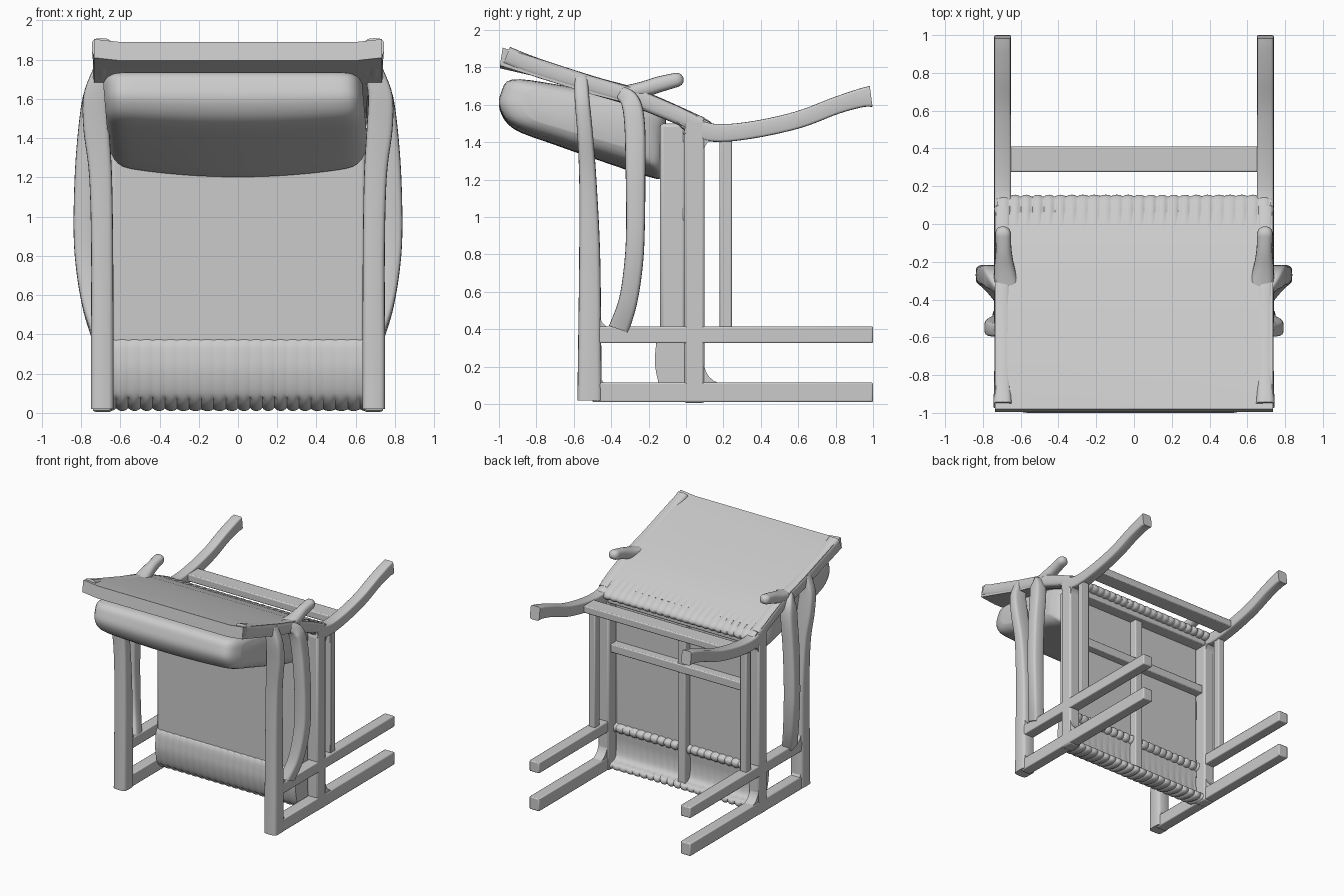
import bpy, bmesh, math
from mathutils import Vector

if "Cube" in bpy.data.objects:
    bpy.data.objects.remove(bpy.data.objects["Cube"])


def loft(name, rings, mirror=False, angle=40):
    """Skin a list of closed rings, cap both ends, optionally mirror in x."""
    bm = bmesh.new()
    vs = [[bm.verts.new(p) for p in r] for r in rings]
    n = len(vs[0])
    for a, b in zip(vs, vs[1:]):
        for i in range(n):
            bm.faces.new((a[i], a[(i + 1) % n], b[(i + 1) % n], b[i]))
    bm.faces.new(vs[0][::-1])
    bm.faces.new(vs[-1])
    bmesh.ops.recalc_face_normals(bm, faces=bm.faces)
    me = bpy.data.meshes.new(name)
    bm.to_mesh(me)
    bm.free()
    ob = bpy.data.objects.new(name, me)
    bpy.context.collection.objects.link(ob)
    if mirror:
        ob.modifiers.new("mirror", 'MIRROR')
    for o in bpy.context.selected_objects:
        o.select_set(False)
    bpy.context.view_layer.objects.active = ob
    ob.select_set(True)
    bpy.ops.object.shade_smooth_by_angle(angle=math.radians(angle))
    return ob


def spline(pts, steps=6, closed=False):
    """Catmull-Rom resampling of points of any dimension."""
    n, out = len(pts), []
    for i in range(n if closed else n - 1):
        q = [pts[(i + k) % n] if closed else pts[min(max(i + k, 0), n - 1)]
             for k in (-1, 0, 1, 2)]
        for s in range(steps):
            t = s / steps
            out.append(tuple(0.5 * (2 * b + (c - a) * t + (2*a - 5*b + 4*c - d) * t * t
                                    + (3*b - a - 3*c + d) * t ** 3)
                             for a, b, c, d in zip(*q)))
    if not closed:
        out.append(tuple(pts[-1]))
    return out


def superring(a, b, power, n=20):
    """Rounded-rectangle section with half sizes a, b."""
    f = lambda v: math.copysign(abs(v) ** power, v)
    return [(a * f(math.cos(2 * math.pi * i / n)), b * f(math.sin(2 * math.pi * i / n)))
            for i in range(n)]


def sweep(name, path, power=0.45, round_ends=False):
    """Mirrored bar along points (x, y, z, half width in x, half thickness)."""
    pts = spline(path)
    rings = []
    for i, p in enumerate(pts):
        a, b = Vector(pts[max(i - 1, 0)][:3]), Vector(pts[min(i + 1, len(pts) - 1)][:3])
        t = (b - a).normalized()
        nrm = Vector((1, 0, 0)).cross(t).normalized()
        side = Vector((1, 0, 0))
        rings.append([Vector(p[:3]) + side * u + nrm * v
                      for u, v in superring(p[3], p[4], power)])
    if round_ends:
        last = rings[-1]
        c = sum(last, Vector()) / len(last)
        d = (Vector(pts[-1][:3]) - Vector(pts[-2][:3])).normalized() * pts[-1][4]
        for k in map(math.radians, (30, 55, 78)):
            rings.append([c + (q - c) * math.cos(k) + d * math.sin(k) for q in last])
    return loft(name, rings, True)


def box(name, x, y, z, mirror=False, bevel=0.008):
    ob = loft(name, [[(i, y[0], z[0]), (i, y[1], z[0]), (i, y[1], z[1]), (i, y[0], z[1])]
                     for i in x], mirror, 30)
    m = ob.modifiers.new("bevel", 'BEVEL')
    m.width, m.segments = bevel, 2
    return ob


def fillet(name, y, z, dy, dz, x=(0.655, 0.735)):
    """Concave corner filler between two bars."""
    arc = [(y + dy * (1 - math.sin(a)), z + dz * (1 - math.cos(a)))
           for a in [math.pi / 2 * k / 6 for k in range(7)]]
    loft(name, [[(i, *p) for p in [(y, z)] + arc] for i in x], True)


def pleated(name, profile, half, amp, pitch, fade=None):
    """Extrude a closed yz profile along x with ripples, softer above height fade."""
    n = int(2 * half / pitch * 8)
    prof = spline(profile, 4, True)
    cy, cz = (sum(p[k] for p in prof) / len(prof) for k in (0, 1))
    rings = []
    for i in range(n + 1):
        x = -half + 2 * half * i / n
        h = amp * (abs(math.sin(math.pi * x / pitch)) ** 0.6 - 1) * (1 + 0.3 * math.sin(9 * x))
        ring = []
        for y, z in prof:
            d = math.hypot(y - cy, z - cz)
            g = h * (0.2 if fade and z > fade else 1)
            ring.append((x, y + (y - cy) / d * g, z + (z - cz) / d * g))
        rings.append(ring)
    return loft(name, rings)


# side frame: straight legs, seat rail, curved leg and stretcher
box("lower_leg", (0.65, 0.74), (-0.5, 1.0), (0.01, 0.115), True)
box("upper_leg", (0.65, 0.74), (-0.5, 1.0), (0.325, 0.415), True)
box("seat_side_rail", (0.64, 0.74), (-0.01, 0.1), (0.005, 1.52), True, 0.015)
sweep("curved_leg", [(0.695, 0.0, 1.49, .045, .05), (0.695, 0.15, 1.45, .045, .048),
                     (0.695, 0.35, 1.465, .045, .046), (0.695, 0.6, 1.52, .043, .046),
                     (0.695, 0.8, 1.595, .043, .046), (0.695, 0.93, 1.635, .043, .05),
                     (0.695, 0.99, 1.645, .043, .056)], 0.3)
box("side_stretcher", (0.665, 0.725), (0.18, 0.245), (0.4, 1.43), True)
box("leg_cross_rail", (-0.66, 0.66), (0.275, 0.41), (1.435, 1.495))
fillet("lower_leg_fillet", 0.095, 0.11, 0.1, 0.12)
fillet("curved_leg_fillet", 0.095, 1.415, 0.06, -0.07)
fillet("arm_lower_fillet", -0.465, 0.09, 0.08, 0.09)
fillet("arm_upper_fillet", -0.465, 0.41, 0.06, 0.09)

# arms: front post and its bowed companion
sweep("arm_post", [(0.692, -0.515, 0.02, .058, .066), (0.692, -0.515, 0.3, .058, .062),
                   (0.692, -0.515, 0.8, .056, .056), (0.70, -0.525, 1.2, .058, .046),
                   (0.722, -0.54, 1.45, .066, .042), (0.725, -0.555, 1.62, .062, .04),
                   (0.69, -0.562, 1.75, .05, .036)])
sweep("bowed_arm", [(0.70, -0.36, 0.40, .05, .055), (0.745, -0.31, 0.55, .05, .05),
                    (0.775, -0.28, 0.75, .052, .05), (0.785, -0.27, 0.95, .053, .05),
                    (0.777, -0.27, 1.25, .053, .053), (0.755, -0.275, 1.5, .053, .055),
                    (0.735, -0.30, 1.62, .05, .05), (0.69, -0.36, 1.67, .045, .035)])
sweep("arm_horn", [(0.67, -0.36, 1.665, .07, .03), (0.685, -0.24, 1.68, .055, .042),
                   (0.69, -0.14, 1.71, .042, .042), (0.693, -0.05, 1.733, .042, .038)],
      0.8, True)

# backrest: sloping panel flush over its side rails, gathered at the lower end
panel = [(-0.98, 1.905), (-0.8, 1.85), (-0.5, 1.752), (-0.25, 1.68), (-0.05, 1.595),
         (0.06, 1.54), (0.03, 1.46), (-0.1, 1.54), (-0.28, 1.6), (-0.52, 1.66),
         (-0.82, 1.755), (-0.995, 1.81)]
loft("back_panel", [[(x, y, z - d * (y < -0.9)) for y, z in panel]
                    for x, d in ((-0.735, 0), (-0.6, 0.015), (0.6, 0.015), (0.735, 0))])
sweep("back_side_rail", [(0.695, -0.96, 1.863, .05, .05), (0.695, -0.8, 1.8, .045, .05),
                         (0.695, -0.5, 1.705, .045, .048), (0.695, -0.25, 1.63, .045, .05),
                         (0.695, 0.08, 1.49, .045, .045)], 0.6)
pleated("back_gathers", [(-0.06, 1.585), (0.05, 1.55), (0.13, 1.51), (0.155, 1.47),
                         (0.12, 1.44), (0.03, 1.45), (-0.04, 1.49)], 0.725, 0.013, 0.06)

# back cushion: rounded profile tapering at both ends
cushion = spline([(-0.93, 1.735), (-0.99, 1.66), (-0.995, 1.57), (-0.92, 1.47), (-0.7, 1.385),
                  (-0.4, 1.28), (-0.2, 1.215), (-0.13, 1.22), (-0.12, 1.4), (-0.13, 1.56),
                  (-0.4, 1.65), (-0.7, 1.71)], 4, True)
rings = []
for k in range(33):
    s = -math.cos(math.pi * k / 32)
    e = 1 - 0.3 * abs(s) ** 24
    sag = 0.06 * s * s
    rings.append([(0.66 * s - 0.025 * (z - 1.2) / 0.5, -0.55 + (y + 0.55) * e,
                   1.55 + (z - 1.55) * e + (sag * (1.7 - z) * 2 if z < 1.7 else 0))
                  for y, z in cushion])
loft("back_cushion", rings, angle=60)

# seat: padded panel, gathered front roll, rear lattice
box("seat_pad", (-0.65, 0.65), (-0.14, 0.0), (0.33, 1.5), bevel=0.02)
pleated("seat_front_roll", [(-0.135, 0.38), (-0.165, 0.27), (-0.16, 0.17), (-0.13, 0.08),
                            (-0.07, 0.03), (0.02, 0.01), (0.08, 0.02), (0.08, 0.06),
                            (0.01, 0.09), (-0.01, 0.2), (-0.01, 0.36)],
        0.645, 0.016, 0.062, 0.07)
pleated("seat_rear_gathers", [(-0.02, 0.37), (0.03, 0.36), (0.04, 0.33), (0.02, 0.3),
                              (-0.02, 0.3)], 0.645, 0.012, 0.062)
box("seat_centre_batten", (-0.035, 0.035), (-0.02, 0.06), (0.06, 1.46))
box("seat_cross_batten", (-0.65, 0.65), (-0.02, 0.07), (0.98, 1.05))
box("seat_top_rail", (-0.65, 0.65), (-0.02, 0.1), (1.4, 1.49))
